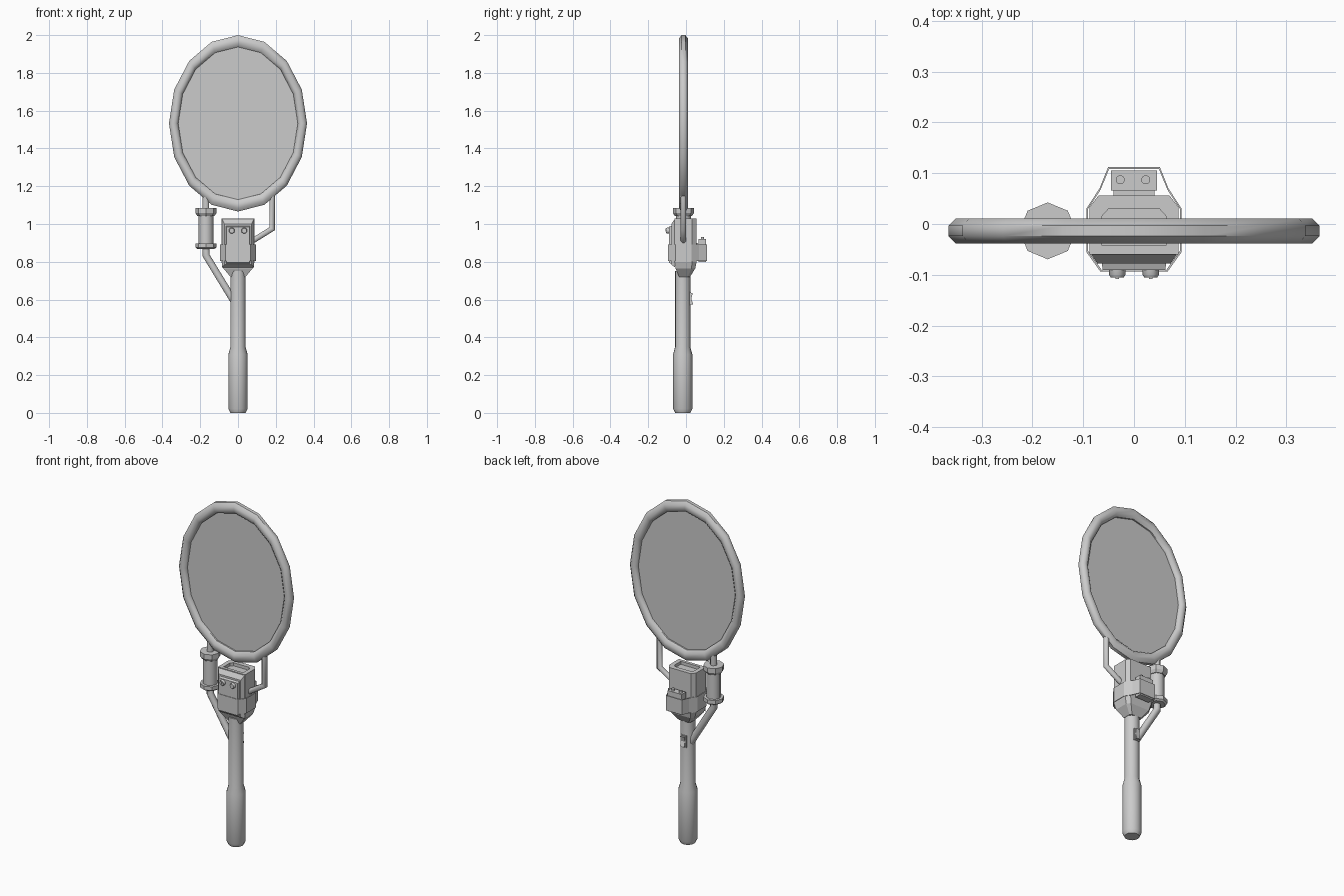
import bpy, bmesh
from math import sin, cos, pi
from mathutils import Vector

if "Cube" in bpy.data.objects:
    bpy.data.objects.remove(bpy.data.objects["Cube"])

Y0 = -0.0135  # depth of the hoop, handle and tubes


def loft(name, rings, loop=False, smooth=True):
    """Skin a list of equal-length vertex rings."""
    bm = bmesh.new()
    rows = [[bm.verts.new(p) for p in r] for r in rings]
    pairs = list(zip(rows, rows[1:])) + ([(rows[-1], rows[0])] if loop else [])
    for a, b in pairs:
        for i in range(len(a)):
            j = (i + 1) % len(a)
            bm.faces.new((a[i], a[j], b[j], b[i]))
    if not loop:
        bm.faces.new(rows[0])
        bm.faces.new(rows[-1])
    bmesh.ops.recalc_face_normals(bm, faces=bm.faces)
    mesh = bpy.data.meshes.new(name)
    bm.to_mesh(mesh)
    bm.free()
    ob = bpy.data.objects.new(name, mesh)
    bpy.context.collection.objects.link(ob)
    if smooth:
        bpy.ops.object.select_all(action='DESELECT')
        bpy.context.view_layer.objects.active = ob
        ob.select_set(True)
        bpy.ops.object.shade_smooth_by_angle(angle=0.85 if smooth is True else smooth)
    return ob


def lathe(name, profile, x, y, sides, smooth=True):
    """Upright turned part from (radius, z) pairs."""
    return loft(name, [[(x + r * cos(2 * pi * i / sides), y + r * sin(2 * pi * i / sides), z)
                        for i in range(sides)] for r, z in profile], smooth=smooth)


def tube(name, path, r, sides=8):
    """Mitred tube along an (x, z) path at the common depth."""
    pts = [Vector(p) for p in path]
    rings = []
    for k, p in enumerate(pts):
        a = (p - pts[k - 1]).normalized() if k else (pts[1] - p).normalized()
        b = (pts[k + 1] - p).normalized() if k < len(pts) - 1 else a
        t = (a + b).normalized()
        n = Vector((-t.y, t.x)) / t.dot(a)
        ang = [2 * pi * (i + .5) / sides for i in range(sides)]
        rings.append([(p.x + n.x * r * cos(q), Y0 + r * sin(q), p.y + n.y * r * cos(q)) for q in ang])
    return loft(name, rings)


def box(name, x0, x1, y0, y1, z0, z1):
    return loft(name, [[(x0, y0, z), (x1, y0, z), (x1, y1, z), (x0, y1, z)] for z in (z0, z1)],
                smooth=False)


# Oval hoop and the screen stretched inside it
SEG, ZC = 16, 1.533
hoop = []
for k in range(SEG):
    a = 2 * pi * k / SEG
    hoop.append([((0.341 + 0.0265 * cos(q)) * sin(a), Y0 + 0.0265 * sin(q),
                  ZC + (0.341 + 0.0265 * cos(q)) * 1.277 * cos(a))
                 for q in [2 * pi * (i + .5) / 8 for i in range(8)]])
loft("hoop", hoop, loop=True)
loft("screen", [[(0.335 * sin(2 * pi * k / SEG), Y0 + d, ZC + 0.428 * cos(2 * pi * k / SEG))
                 for k in range(SEG)] for d in (-0.002, 0.002)], smooth=False)

# Handle shaft with a thicker grip
lathe("handle", [(0.04, 0), (0.051, 0.022), (0.051, 0.31), (0.04, 0.35), (0.04, 0.75)], 0, Y0 - 0.004, 16)

# Left canister with collars, and its tubes
CX = -0.17
lathe("canister", [(0.04, 0.88), (0.04, 1.06)], CX, Y0, 8)
lathe("lower_collar", [(0.045, 0.868), (0.056, 0.876), (0.056, 0.898)], CX, Y0, 8, False)
lathe("upper_collar", [(0.045, 1.042), (0.056, 1.058), (0.056, 1.085)], CX, Y0, 8, False)
tube("canister_upper_tube", [(CX, 1.07), (CX, 1.16)], 0.019)
tube("canister_lower_tube", [(CX, 0.88), (CX, 0.835), (-0.015, 0.58)], 0.02)

# Right bracket from hoop to housing
tube("right_bracket", [(0.181, 1.18), (0.181, 0.975), (0.06, 0.90)], 0.0155)


# Housing: chamfered body, tapered bottom, recessed top
def section(sx, sy, z):
    half = [(0.088, -0.06), (0.088, 0.033), (0.07, 0.056)]
    ring = half + [(-x, y) for x, y in reversed(half)]
    return [(x * sx, (y - Y0) * sy + Y0, z) for x, y in ring]


loft("housing", [section(.45, .5, 0.72), section(.88, .9, 0.765), section(1, 1, 0.80),
                 section(1, 1, 1.03), section(.72, .62, 1.03), section(.72, .62, 1.012)], smooth=False)

# Bevelled front plate with two knobs
loft("front_plate", [[(x * sx, y, z) for x, z in ((-1, z0), (1, z0), (1, z1), (-1, z1))]
                     for sx, y, z0, z1 in ((.086, -.058, .77, 1.028), (.072, -.078, .785, 1.0),
                                           (.063, -.078, .79, .99), (.062, -.091, .795, .985))],
     smooth=False)
for side, x in (("left", -0.033), ("right", 0.033)):
    loft(side + "_knob", [[(x + r * cos(pi * i / 5), y, 0.965 + r * sin(pi * i / 5)) for i in range(10)]
                          for r, y in ((.016, -.08), (.016, -.1), (.013, -.105))])
    box(side + "_knob_pointer", x - .003, x + .003, -.108, -.1, .96, .977)

# Strap around housing and battery pack
half = [(0.066, -0.094), (0.094, -0.055), (0.094, 0.03), (0.068, 0.07), (0.051, 0.112)]
outline = half + [(-x, y) for x, y in reversed(half)]


def strap_loop(s, z):
    return [(x * s, (y - 0.009) * s + 0.009, z) for x, y in outline]


loft("strap", [strap_loop(1, .805), strap_loop(1, .892), strap_loop(.965, .892), strap_loop(.965, .805)],
     loop=True, smooth=False)

# Battery pack with terminals
box("battery", -0.045, 0.045, 0.066, 0.105, 0.80, 0.92)
for side, x in (("left", -0.027), ("right", 0.023)):
    lathe(side + "_terminal", [(0.009, 0.915), (0.009, 0.932)], x, 0.087, 10)
box("battery_mount", -0.04, 0.04, 0.05, 0.07, 0.83, 0.90)

# Rocker switch on the back of the shaft
box("switch_base", -0.018, 0.018, 0.01, 0.026, 0.57, 0.64)
loft("switch_rocker", [[(x, 0.015, 0.575), (x, 0.038, 0.575), (x, 0.028, 0.605), (x, 0.036, 0.635),
                        (x, 0.015, 0.635)] for x in (-0.013, 0.013)], smooth=False)
